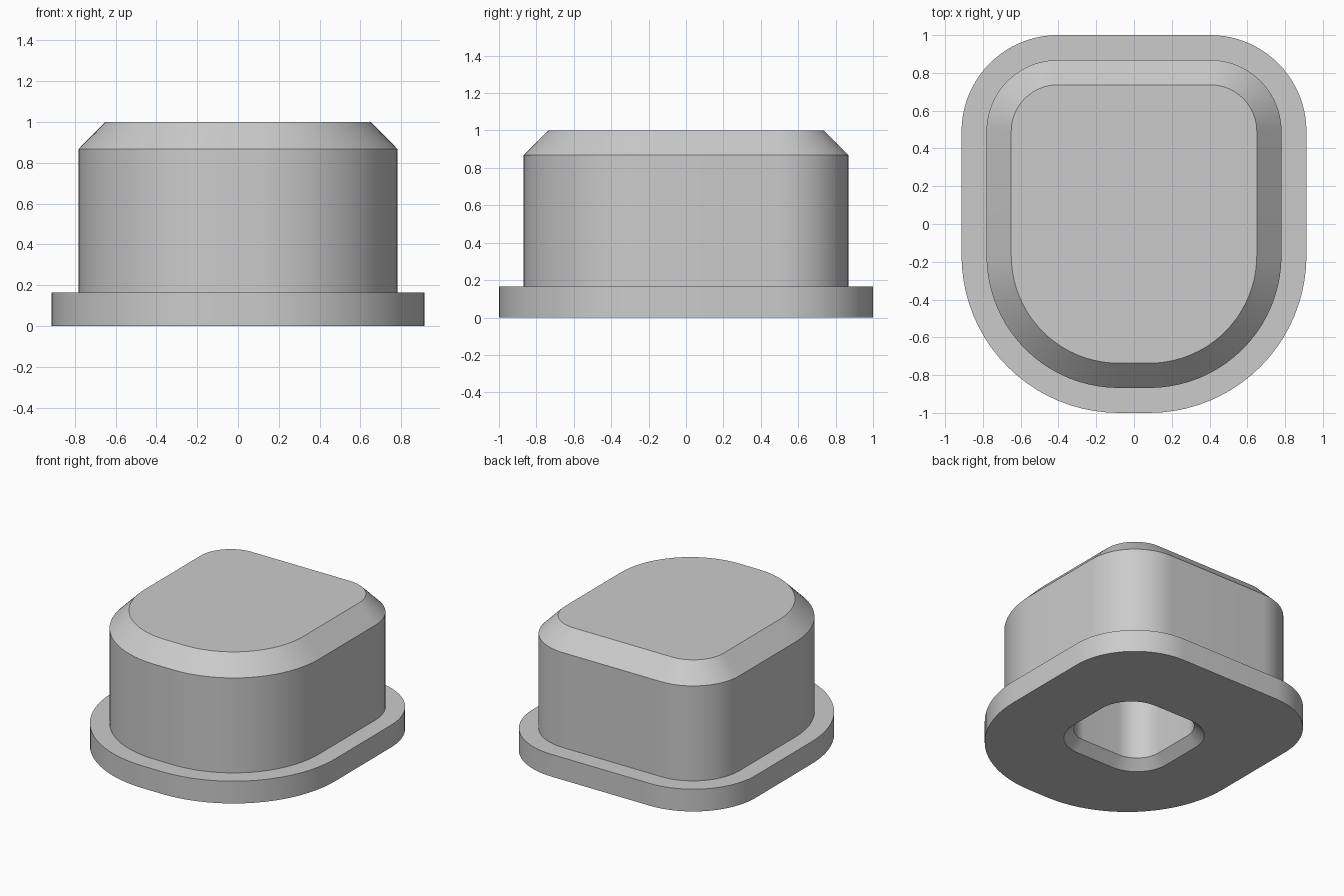
import bpy, bmesh
from math import cos, sin, pi, radians

cube = bpy.data.objects.get("Cube")
if cube:
    bpy.data.objects.remove(cube, do_unlink=True)

SEGMENTS = 20  # per corner


def rounded_ring(bm, z, back, front):
    """Ring symmetric in x; back and front are (corner centre x, y, radius)."""
    (bx, by, br), (fx, fy, fr) = back, front
    corners = [(bx, by, br), (-bx, by, br), (-fx, fy, fr), (fx, fy, fr)]
    ring = []
    for i, (cx, cy, r) in enumerate(corners):
        for k in range(SEGMENTS + 1):
            a = (i + k / SEGMENTS) * pi / 2
            ring.append(bm.verts.new((cx + r * cos(a), cy + r * sin(a), z)))
    return ring


def plug_ring(bm, z, inset):
    return rounded_ring(bm, z, (0.403, 0.49, 0.51 - inset), (0.08, -0.167, 0.833 - inset))


def socket_ring(bm, z, radius):
    return rounded_ring(bm, z, (0.152, 0.152, radius), (0.152, -0.152, radius))


def bridge(bm, a, b):
    n = len(a)
    for i in range(n):
        j = (i + 1) % n
        bm.faces.new((a[i], a[j], b[j], b[i]))


# Continuous skin: socket roof, socket mouth, flange, body, chamfered top
bm = bmesh.new()
rings = [
    socket_ring(bm, 0.70, 0.19),
    socket_ring(bm, 0.067, 0.19),
    socket_ring(bm, 0.0, 0.257),
    plug_ring(bm, 0.0, 0.0),
    plug_ring(bm, 0.165, 0.0),
    plug_ring(bm, 0.165, 0.132),
    plug_ring(bm, 0.868, 0.132),
    plug_ring(bm, 1.0, 0.263),
]
for lower, upper in zip(rings, rings[1:]):
    bridge(bm, lower, upper)
bm.faces.new(rings[0])
bm.faces.new(rings[-1])
bmesh.ops.recalc_face_normals(bm, faces=bm.faces[:])

mesh = bpy.data.meshes.new("flanged_plug")
bm.to_mesh(mesh)
bm.free()
plug = bpy.data.objects.new("flanged_plug", mesh)
bpy.context.collection.objects.link(plug)

# Plain grey material
grey = bpy.data.materials.new("light_grey")
grey.use_nodes = True
colour = (0.6, 0.6, 0.6, 1.0)
grey.diffuse_color = colour
grey.node_tree.nodes["Principled BSDF"].inputs["Base Color"].default_value = colour
mesh.materials.append(grey)

# Smooth curved walls, crisp rims
bpy.ops.object.select_all(action="DESELECT")
plug.select_set(True)
bpy.context.view_layer.objects.active = plug
bpy.ops.object.shade_smooth_by_angle(angle=radians(30))
